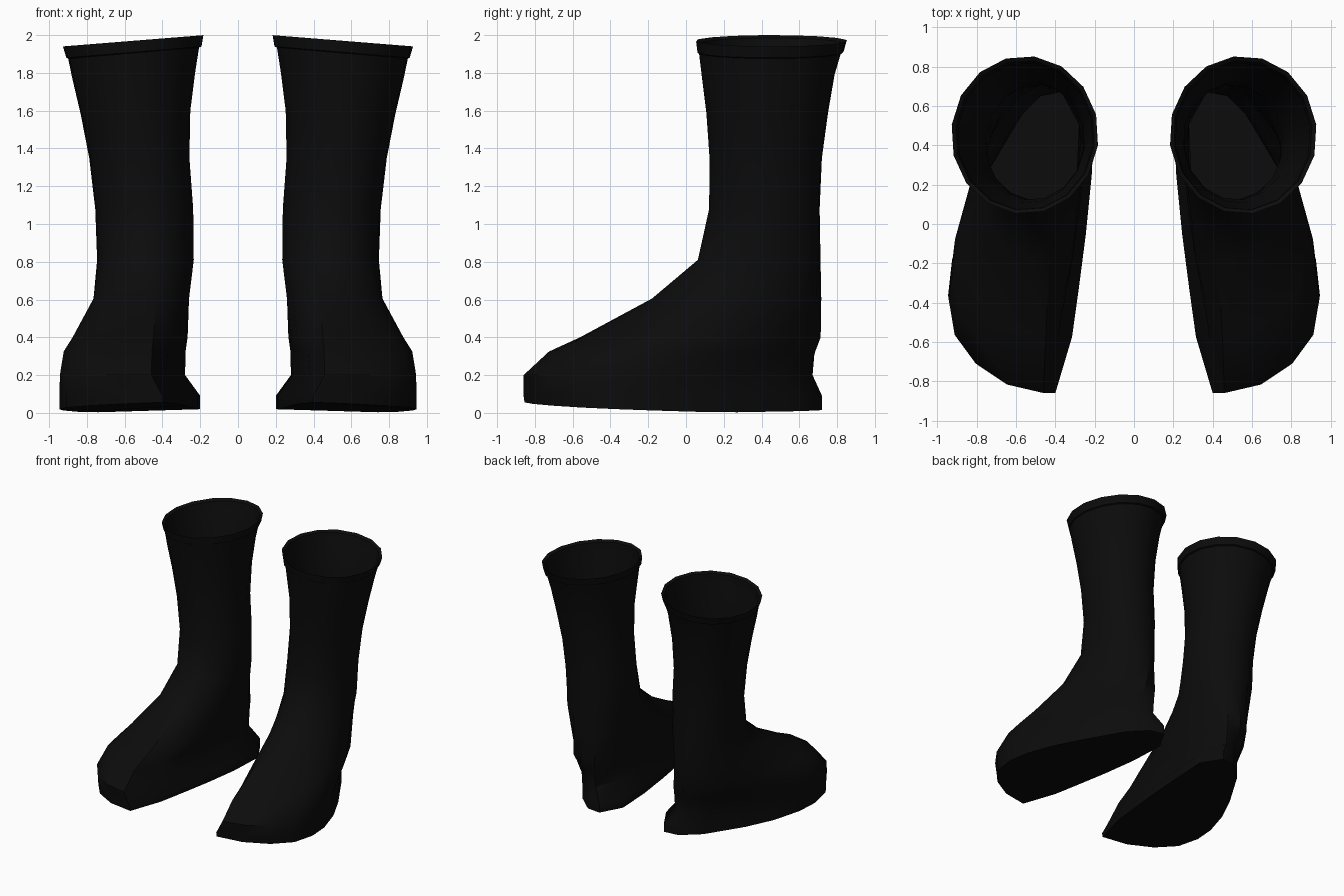
import bpy, bmesh, math

if "Cube" in bpy.data.objects:
    bpy.data.objects.remove(bpy.data.objects["Cube"])

black = bpy.data.materials.new("black rubber")
black.diffuse_color = (0.0035, 0.0035, 0.0035, 1)
black.use_nodes = True
black.node_tree.nodes["Principled BSDF"].inputs["Base Color"].default_value = black.diffuse_color

# Sole outline, toe tip first, running round the outer side to the heel
FOOT = [(.40, -.855), (.61, -.81), (.79, -.70), (.91, -.55), (.945, -.36), (.925, -.18),
        (.85, .05), (.74, .27), (.56, .57), (.42, .70), (.30, .72), (.20, .55),
        (.215, .25), (.245, -.05), (.28, -.32), (.315, -.57)]
N = len(FOOT)
FOOT_UV = [((x - .20) / .745, (y + .855) / 1.575) for x, y in FOOT]
ROUND_UV = [(.5 + .5 * math.cos(a), .5 + .5 * math.sin(a))
            for a in (math.radians(-105 + i * 360 / N) for i in range(N))]


def ring(z, x0, x1, y0, y1, foot=0.0, tilt=0.0):
    """Cross-section fitted to bounds, blended from round to foot shape, tilted outward."""
    pts = []
    for (fu, fv), (ru, rv) in zip(FOOT_UV, ROUND_UV):
        u, v = ru + (fu - ru) * foot, rv + (fv - rv) * foot
        pts.append((x0 + (x1 - x0) * u, y0 + (y1 - y0) * v, z - tilt * u))
    return pts


def loft(name, rings, side, cap=False):
    """Skin a stack of rings; side -1 mirrors the part."""
    bm = bmesh.new()
    rows = [[bm.verts.new((x * side, y, z)) for x, y, z in r] for r in rings]
    for a, b in zip(rows, rows[1:]):
        for i in range(N):
            j = (i + 1) % N
            bm.faces.new((a[i], a[j], b[j], b[i]))
    if cap:
        bm.faces.new(rows[0][::-1])
    if side < 0:
        bmesh.ops.reverse_faces(bm, faces=bm.faces[:])
    mesh = bpy.data.meshes.new(name)
    bm.to_mesh(mesh)
    bm.free()
    mesh.materials.append(black)
    ob = bpy.data.objects.new(name, mesh)
    bpy.context.collection.objects.link(ob)
    bpy.ops.object.select_all(action='DESELECT')
    bpy.context.view_layer.objects.active = ob
    ob.select_set(True)
    bpy.ops.object.shade_smooth_by_angle(angle=math.radians(40))


# Sole edge rises towards the toe and the inner side
sole = [(x, y, max(0.0, .012 - .04 * min(y - .2, 0) + .03 * (.45 - x)))
        for x, y, z in ring(0, .20, .945, -.855, .72, 1)]

body = [
    sole,
    ring(.09, .20, .945, -.86, .72, 1),
    ring(.20, .28, .943, -.86, .67, 1),       # notch above the heel
    ring(.325, .265, .925, -.73, .70, .8),    # toe cap
    ring(.40, .255, .88, -.57, .725, .6),
    ring(.605, .25, .77, -.19, .722, .25),    # instep
    ring(.81, .232, .748, .06, .715),         # ankle
    ring(1.08, .235, .758, .12, .71),
    ring(1.35, .255, .79, .122, .722),        # shaft
    ring(1.60, .25, .835, .105, .755, 0, .02),
    ring(1.81, .223, .88, .08, .79, 0, .04),
    ring(1.935, .203, .902, .066, .825, 0, .06),
]

# Flared band folded over the top edge
rim = [
    ring(1.935, .203, .902, .066, .825, 0, .06),
    ring(1.94, .19, .912, .058, .838, 0, .06),
    ring(2.0, .18, .93, .05, .855, 0, .06),
    ring(1.985, .20, .908, .07, .833, 0, .06),
    ring(1.93, .208, .897, .072, .82, 0, .06),
]

for side, label in ((1, "right"), (-1, "left")):
    loft(label + "_boot", body, side, cap=True)
    loft(label + "_rim", rim, side)
